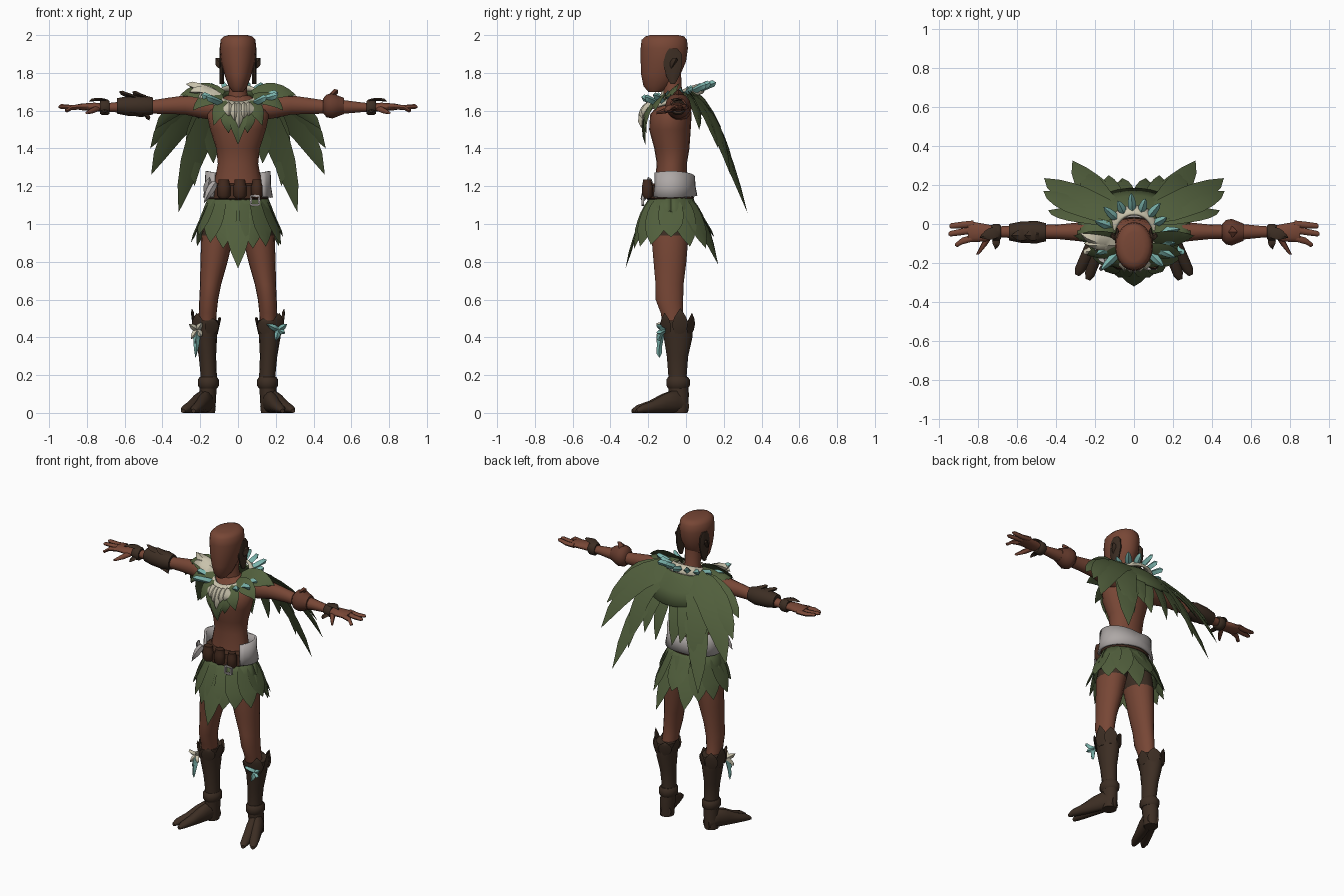
import bpy, bmesh, math
from mathutils import Vector as V

def mat(name, r, g, b):
    m = bpy.data.materials.new(name)
    m.diffuse_color = (r, g, b, 1)
    return m

SKIN = mat("brown_skin", .185, .062, .036)
GREEN = mat("leaf_green", .083, .115, .046)
DARK = mat("dark_leather", .046, .027, .017)
BELT = mat("belt_leather", .055, .023, .013)
RED = mat("red_leather", .13, .043, .026)
TEAL = mat("teal_crystal", .20, .46, .42)
CREAM = mat("cream_bone", .58, .54, .41)
GREY = mat("grey_cloth", .42, .39, .38)
X, Y, Z = V((1, 0, 0)), V((0, 1, 0)), V((0, 0, 1))

def finish(name, bm, m, solid=0, extra=None):
    bmesh.ops.recalc_face_normals(bm, faces=bm.faces)
    me = bpy.data.meshes.new(name)
    bm.to_mesh(me)
    bm.free()
    ob = bpy.data.objects.new(name, me)
    bpy.context.collection.objects.link(ob)
    me.materials.append(m)
    if extra:
        me.materials.append(extra)
    if solid:
        s = ob.modifiers.new("thickness", 'SOLIDIFY')
        s.thickness, s.offset = solid, 0
    bpy.ops.object.select_all(action='DESELECT')
    ob.select_set(True)
    bpy.context.view_layer.objects.active = ob
    bpy.ops.object.shade_smooth_by_angle(angle=math.radians(45))
    return ob

def bridge(bm, rings, closed=True):
    for p, q in zip(rings, rings[1:]):
        n = len(p)
        for i in range(n if closed else n - 1):
            j = (i + 1) % n
            bm.faces.new((p[i], p[j], q[j], q[i]))

def tube(bm, secs, u=X, v=Y, n=14):
    """Loft of elliptical sections (x, y, z, radius along u, radius along v)."""
    rings = []
    for x, y, z, a, b in secs:
        rings.append([bm.verts.new(V((x, y, z)) + u * a * math.cos(t) + v * b * math.sin(t))
                      for t in (math.tau * i / n for i in range(n))])
    bridge(bm, rings)
    bm.faces.new(rings[0])
    bm.faces.new(rings[-1])

def blade(bm, a, m, b, w, t, nrm, prof=(.6, .9, 1, .95, .75, .4)):
    """Pointed leaf along a curve from a past m to b."""
    a, m, b, nrm = V(a), V(m), V(b), V(nrm)
    rings, k = [], len(prof)
    for i, f in enumerate(prof):
        s = i / k
        p = a * (1 - s) ** 2 + m * 2 * s * (1 - s) + b * s * s
        tan = ((m - a) * (1 - s) + (b - m) * s).normalized()
        side = tan.cross(nrm).normalized()
        up = side.cross(tan)
        rings.append([bm.verts.new(p + d) for d in (side * w * f, up * t, -side * w * f, -up * t)])
    bridge(bm, rings)
    bm.faces.new(rings[0])
    tip = bm.verts.new(b)
    for i in range(4):
        bm.faces.new((rings[-1][i], rings[-1][(i + 1) % 4], tip))

def shell(bm, a0, a1, rows, n=24):
    """Part-round sheet; rows are functions of the angle giving a point."""
    angs = [math.radians(a0 + (a1 - a0) * i / n) for i in range(n + 1)]
    bridge(bm, [[bm.verts.new(r(t)) for t in angs] for r in rows], False)

def new():
    return bmesh.new()

# Head, neck and torso
bm = new()
tube(bm, [(0, (f + b) / 2, z, r, (b - f) / 2) for z, f, b, r in (
    (1.70, -.20, -.13, .028), (1.73, -.225, -.08, .05), (1.79, -.237, -.03, .072),
    (1.86, -.24, .0, .09), (1.93, -.24, .01, .097), (1.975, -.235, .005, .092),
    (1.993, -.215, -.01, .075), (2.0, -.19, -.04, .05))], n=20)
finish("head", bm, SKIN)
bm = new()
tube(bm, [(0, -.06, 1.62, .07, .06), (0, -.07, 1.7, .048, .05), (0, -.08, 1.8, .05, .055)])
finish("neck", bm, SKIN)
bm = new()
tube(bm, [(0, c, z, a, b) for z, c, a, b in (
    (1.08, -.08, .13, .09), (1.22, -.08, .125, .085), (1.32, -.075, .107, .08), (1.4, -.075, .115, .093),
    (1.5, -.085, .148, .11), (1.58, -.08, .165, .11), (1.64, -.06, .13, .08), (1.68, -.065, .06, .05))], n=20)
finish("torso", bm, SKIN)

for s, side in ((1, "left"), (-1, "right")):
    # Ear patch
    bm = new()
    tube(bm, [(s * .086, -.07, z, .012, r) for z, r in
              ((1.74, .012), (1.78, .035), (1.84, .052), (1.9, .05), (1.93, .025))], n=10)
    blade(bm, (s * .08, -.08, 1.83), (s * .1, -.07, 1.86), (s * .118, -.05, 1.88), .025, .015, Y)
    finish(side + "_ear", bm, DARK)
    # Arm, palm and fingers
    bm = new()
    tube(bm, [(s * x, -.04, z, a, b) for x, z, a, b in (
        (.1, 1.61, .07, .065), (.19, 1.62, .062, .062), (.28, 1.63, .048, .052), (.38, 1.625, .038, .043),
        (.45, 1.62, .036, .037), (.55, 1.62, .04, .038), (.65, 1.618, .03, .027), (.72, 1.615, .026, .022))], Y, Z)
    finish(side + "_arm", bm, SKIN)
    bm = new()
    tube(bm, [(s * .7, -.04, 1.615, .028, .022), (s * .76, -.045, 1.62, .045, .023),
              (s * .83, -.04, 1.62, .052, .018), (s * .85, -.04, 1.62, .045, .014)], Y, Z)
    for y, ty, tx, tz in ((.0, -.01, .945, 1.625), (-.03, -.05, .95, 1.62), (-.07, -.105, .915, 1.6)):
        tube(bm, [(s * .82, y, 1.62, .018, .014), (s * .88, (y + ty) / 2, 1.617, .017, .013),
                  (s * (tx - .01), ty, tz, .014, .01), (s * tx, ty, tz, .006, .005)], Y, Z, 8)
    tube(bm, [(s * .74, -.06, 1.615, .02, .016), (s * .77, -.11, 1.6, .016, .015),
              (s * .8, -.155, 1.588, .008, .007)], X, Z, 8)
    finish(side + "_hand", bm, SKIN)
    # Wrist wrap with a leaf-shaped flap
    bm = new()
    tube(bm, [(s * x, -.042, 1.617, r, r) for x, r in ((.68, .034), (.69, .042), (.72, .042), (.73, .034))], Y, Z)
    blade(bm, (s * .69, -.04, 1.65), (s * .74, -.05, 1.67), (s * .79, -.07, 1.65), .03, .008, Z)
    blade(bm, (s * .71, -.06, 1.6), (s * .7, -.1, 1.6), (s * .71, -.13, 1.59), .02, .008, Z)
    finish(side + "_wrist_wrap", bm, DARK)
    # Leg with dark shorts at the top
    bm = new()
    tube(bm, [(s * x, y, z, a, b) for z, x, y, a, b in (
        (1.1, .07, -.08, .08, .1), (1.0, .095, -.083, .086, .103), (.94, .108, -.085, .086, .1),
        (.8, .127, -.085, .072, .088), (.68, .145, -.087, .056, .075), (.6, .155, -.088, .05, .074),
        (.53, .16, -.075, .047, .06), (.45, .162, -.06, .045, .06))], n=18)
    ob = finish(side + "_leg", bm, SKIN, extra=DARK)
    for p in ob.data.polygons:
        p.material_index = int(p.center.z > .95)
    # Boot shaft, cuff points and ankle strap
    bm = new()
    tube(bm, [(s * x, y, z, a, b) for z, x, y, a, b in (
        (0, .163, -.035, .042, .045), (.1, .16, -.038, .045, .055), (.2, .155, -.045, .043, .05),
        (.3, .162, -.045, .046, .058), (.4, .168, -.042, .057, .078), (.46, .17, -.045, .064, .084),
        (.49, .17, -.048, .066, .085))])
    for ang, h in ((10, .555), (60, .53), (120, .51), (180, .51), (240, .5), (310, .53)):
        c, d = math.cos(math.radians(ang)), math.sin(math.radians(ang))
        blade(bm, (s * (.17 + .055 * c), -.045 + .075 * d, .42), (s * (.17 + .068 * c), -.045 + .085 * d, .48),
              (s * (.17 + .075 * c), -.045 + .088 * d, h), .042, .008, (s * c, d, 0))
    tube(bm, [(s * .157, -.042, z, r, r + .008) for z, r in ((.13, .046), (.145, .056), (.175, .056), (.19, .046))])
    finish(side + "_boot", bm, DARK)
    # Foot with two splayed toes
    bm = new()
    u = V((s * .92, .38, 0))
    for k in (-1, 1):
        tube(bm, [(s * (.163 + .38 * d + .92 * k * o), -.03 - .92 * d + .38 * k * o, h, w, h) for d, o, w, h in (
            (-.035, .005, .03, .035), (.03, .01, .038, .062), (.1, .016, .036, .05),
            (.17, .022, .032, .032), (.235, .028, .026, .021), (.265, .03, .012, .01))], u, Z, 12)
    finish(side + "_foot", bm, DARK)

# Forearm bracers: long dark one and short red one
bm = new()
tube(bm, [(-x, -.042, 1.625, a, a) for x, a in ((.45, .046), (.5, .058), (.58, .054), (.64, .042))], Y, Z)
for x, z, t in ((.49, 1.67, .56), (.54, 1.67, .63), (.6, 1.59, .5), (.5, 1.58, .47)):
    blade(bm, (-x, -.05, z), (-(x + t) / 2, -.06, z + .01), (-t, -.06, z + (z - 1.625) * .7), .03, .012, Z)
finish("long_bracer", bm, DARK)
bm = new()
tube(bm, [(x, -.042, 1.625, a, a) for x, a in ((.45, .04), (.47, .062), (.5, .068), (.53, .056), (.56, .044))], Y, Z)
blade(bm, (.48, -.04, 1.66), (.5, -.04, 1.69), (.53, -.04, 1.71), .03, .015, X)
finish("short_bracer", bm, RED)

# Leaf cape: mantle sheet and long feather-like leaves
bm = new()
def cape_row(f):
    def row(t):
        c, d = math.cos(t), max(math.sin(t), -.2)
        return V(((.09 + .2 * f) * c, -.04 + (.09 + .13 * f) * d, 1.70 - .02 * f - .17 * f * max(d, 0) * (.4 + .6 * f)))
    return row
shell(bm, -15, 195, [cape_row(f) for f in (0, .35, .7, 1)])
finish("cape_mantle", bm, GREEN, .012)
bm = new()
for s in (1, -1):
    for a, m, b, w in (
            ((.06, .06, 1.68), (.22, .17, 1.52), (.315, .325, 1.06), .075),
            ((.09, .05, 1.68), (.25, .17, 1.55), (.23, .28, 1.2), .07),
            ((.1, .05, 1.68), (.32, .15, 1.6), (.46, .235, 1.26), .075),
            ((.12, .04, 1.67), (.33, .1, 1.64), (.465, .17, 1.4), .065),
            ((.14, .02, 1.67), (.34, .05, 1.65), (.44, .07, 1.5), .05),
            ((.03, .06, 1.68), (.07, .17, 1.56), (.06, .235, 1.28), .06),
            ((.05, .05, 1.68), (.15, .17, 1.54), (.13, .25, 1.32), .06)):
        a, m, b = [(s * p[0], p[1], p[2]) for p in (a, m, b)]
        blade(bm, a, m, b, w, .008, (s * .25, .8, .6), (.8, 1, 1, 1, .85, .55))
finish("cape_leaves", bm, GREEN)

# Shoulder and chest leaves
bm = new()
for s in (1, -1):
    for a, m, b, w in (((.08, -.08, 1.68), (.2, -.08, 1.73), (.31, -.06, 1.68), .06),
                       ((.08, -.12, 1.67), (.18, -.15, 1.68), (.24, -.16, 1.6), .05),
                       ((.06, -.15, 1.65), (.1, -.22, 1.62), (.13, -.21, 1.52), .045),
                       ((.04, -.16, 1.64), (.06, -.24, 1.57), (.05, -.21, 1.48), .045),
                       ((0, -.17, 1.63), (0, -.245, 1.56), (0, -.215, 1.42), .05)):
        a, m, b = [(s * p[0], p[1], p[2]) for p in (a, m, b)]
        blade(bm, a, m, b, w, .008, (s * .2, -.7, .7))
finish("chest_leaves", bm, GREEN)

# Bone collar with crystal spikes
def collar(t, r=.12):
    return V((r * math.cos(t), -.06 + (r + .01) * math.sin(t), 1.67 + .045 * math.sin(t)))
bm = new()
shell(bm, 0, 360, [lambda t: collar(t, .1) + Z * .02, collar, lambda t: collar(t, .142) - Z * .02], 36)
for ang, l in ((248, .05), (262, .07), (272, .11), (284, .06), (296, .05)):
    p = collar(math.radians(ang), .13)
    blade(bm, p, p + V((0, -.03, -.02)), p + V((0, -.035, -l)), .02, .014, Y)
for b in ((-.27, -.05, 1.74), (-.25, -.1, 1.7), (-.2, -.13, 1.64)):
    blade(bm, (-.1, -.1, 1.68), (-.18, -.1, 1.73), b, .03, .012, (0, -.5, 1))
finish("bone_collar", bm, CREAM, .016)
bm = new()
for i, ang in enumerate((205, 225, 315, 333, 350, 8, 28, 50, 72, 94, 116, 138, 160, 182)):
    t = math.radians(ang)
    p, o = collar(t, .125), V((math.cos(t), math.sin(t), 0))
    l = (.09, .115)[i % 2] if math.sin(t) < .4 else (.065, .085)[i % 2]
    blade(bm, p, p + o * l * .5 + Z * .02, p + o * l + Z * .035, .021, .018, Z, (.7, 1, 1, .9, .75, .5))
finish("crystal_spikes", bm, TEAL)

# Skirt: flared cone and hanging leaves
bm = new()
shell(bm, 0, 360, [lambda t, r=r: V((r[1] * math.cos(t), -.08 + r[2] * math.sin(t), r[0])) for r in
                   ((1.16, .145, .105), (1.08, .178, .135), (.98, .205, .17))], 32)
finish("skirt", bm, GREEN, .01)
bm = new()
for ang, r, z in ((270, .24, .765), (248, .21, .87), (292, .21, .87), (228, .22, .9), (312, .22, .88),
                  (205, .23, .94), (335, .25, .89), (0, .24, .93), (180, .25, .9), (25, .24, .88), (155, .24, .88),
                  (48, .25, .87), (132, .24, .88), (68, .27, .785), (112, .26, .83), (90, .23, .93)):
    c, d = math.cos(math.radians(ang)), math.sin(math.radians(ang))
    blade(bm, (.15 * c, -.08 + .11 * d, 1.13), (.195 * c, -.08 + .17 * d, 1.03), (r * c, -.08 + r * d, z),
          .066, .007, (c, d, .3), (.6, .9, 1, 1, .9, .55))
finish("skirt_leaves", bm, GREEN)

# Belt, cloth sash, pouches, buckle and bone charm
bm = new()
tube(bm, [(0, -.085, z, a, a - .035) for z, a in ((1.125, .148), (1.135, .162), (1.205, .152), (1.215, .138))], n=24)
finish("belt", bm, BELT)
bm = new()
shell(bm, -42, 222, [lambda t, z=z, a=a, k=k: V((a * math.cos(t), -.08 + (a - .045) * math.sin(t),
                     z + k * abs(math.cos(t)))) for z, a, k in ((1.15, .178, -.01), (1.2, .168, 0), (1.25, .166, .03))])
finish("waist_sash", bm, GREY, .014)
bm = new()
for x, w in ((-.075, .035), (.01, .035), (.1, .03)):
    tube(bm, [(x, -.205, z, w * f, .03 * f) for z, f in ((1.135, .6), (1.15, 1), (1.2, 1), (1.215, .85), (1.235, .8))], n=10)
finish("belt_pouches", bm, BELT)
bm = new()
for dx, dz, a, b in ((-.022, 0, .006, .028), (.022, 0, .006, .028), (0, .024, .028, .006), (0, -.024, .028, .006)):
    tube(bm, [(.09 + dx, -.235, 1.125 + dz, a, b), (.09 + dx, -.222, 1.125 + dz, a, b)], X, Z, 8)
blade(bm, (-.12, -.2, 1.22), (-.15, -.22, 1.18), (-.18, -.23, 1.11), .022, .014, Y)
blade(bm, (-.16, -.16, 1.16), (-.16, -.19, 1.2), (-.15, -.2, 1.25), .025, .015, Y)
finish("buckle_and_charm", bm, GREY)

# Knee ornaments
for name, m, s, tips in (("bone_knee_charm", CREAM, -1, ((.26, .47), (.25, .39), (.19, .48), (.19, .4))),
                         ("right_knee_crystal", TEAL, -1, ((.225, .29), (.23, .36))),
                         ("left_knee_crystal", TEAL, 1, ((.26, .47), (.15, .47), (.2, .38), (.25, .42)))):
    bm = new()
    for x, z in tips:
        blade(bm, (s * .215, -.115, .44), (s * (x + .215) / 2, -.15, (z + .44) / 2), (s * x, -.14, z), .016, .014, Y)
    finish(name, bm, m)
